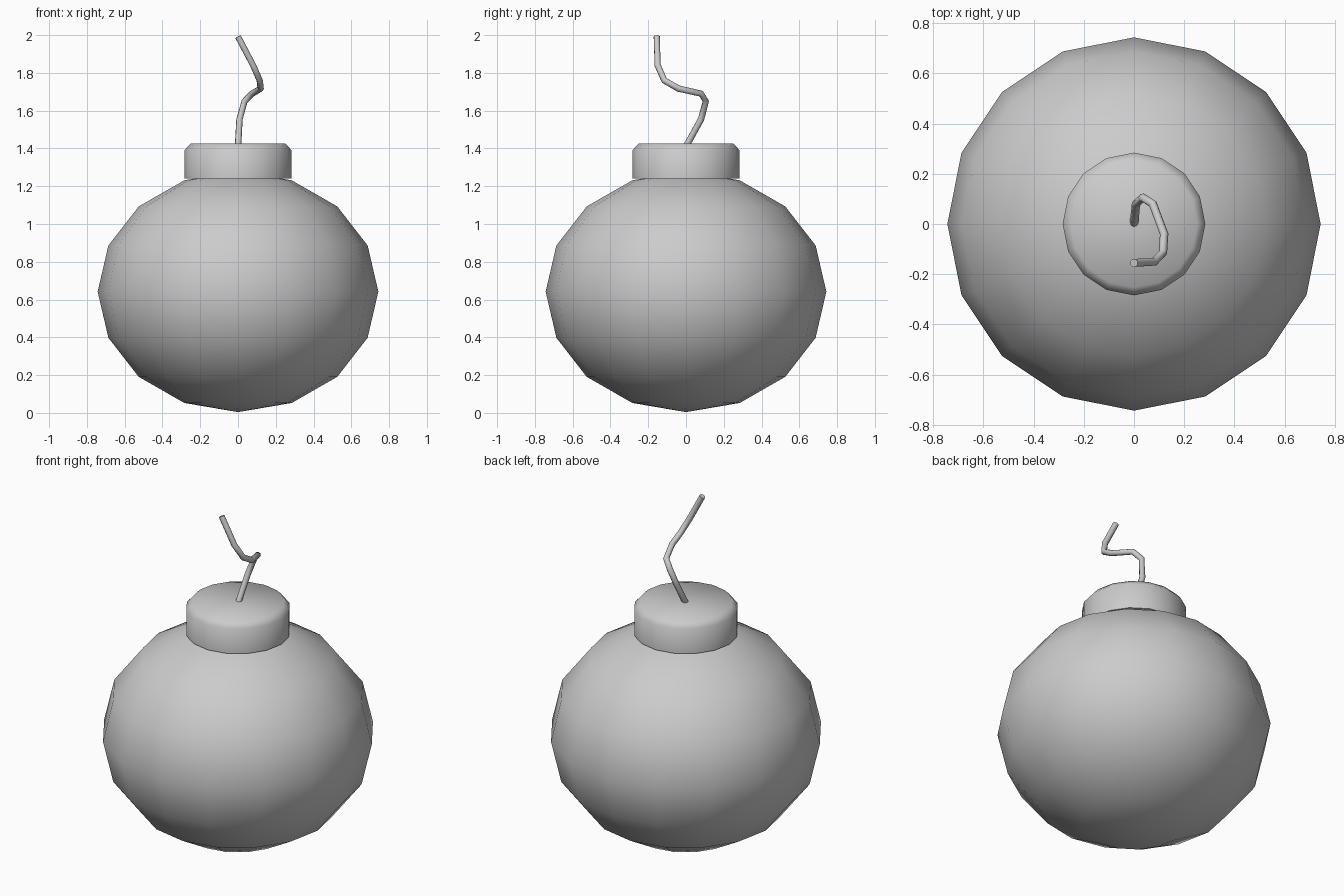
import bpy
import bmesh
from math import cos, sin, pi, radians

if "Cube" in bpy.data.objects:
    bpy.data.objects.remove(bpy.data.objects["Cube"])


def smooth(obj, angle):
    bpy.ops.object.select_all(action='DESELECT')
    obj.select_set(True)
    bpy.context.view_layer.objects.active = obj
    bpy.ops.object.shade_smooth_by_angle(angle=radians(angle))


def lathe(name, profile, sides=16):
    """Closed solid from (radius, z) rings, capped at both ends."""
    bm = bmesh.new()
    rings = [[bm.verts.new((r * cos(2 * pi * i / sides), r * sin(2 * pi * i / sides), z))
              for i in range(sides)] for r, z in profile]
    for a, b in zip(rings, rings[1:]):
        for i in range(sides):
            j = (i + 1) % sides
            bm.faces.new((a[i], a[j], b[j], b[i]))
    bm.faces.new(rings[0][::-1])
    bm.faces.new(rings[-1])
    mesh = bpy.data.meshes.new(name)
    bm.to_mesh(mesh)
    bm.free()
    obj = bpy.data.objects.new(name, mesh)
    bpy.context.collection.objects.link(obj)
    return obj


# Round, slightly squashed body
bpy.ops.mesh.primitive_uv_sphere_add(segments=16, ring_count=8, radius=1, location=(0, 0, 0.642))
body = bpy.context.object
body.name = "body"
body.scale = (0.743, 0.743, 0.638)
bpy.ops.object.transform_apply(location=False, rotation=False, scale=True)
smooth(body, 60)

# Neck collar with a chamfered top rim
neck = lathe("neck", [(0.284, 1.24), (0.284, 1.39), (0.252, 1.425)])
smooth(neck, 60)

# Bent fuse, a tube swept along a path
path = [(0, 0, 1.41), (0.008, 0.08, 1.555), (0.035, 0.105, 1.65), (0.075, 0.08, 1.69),
        (0.12, -0.04, 1.717), (0.115, -0.115, 1.76), (0.08, -0.15, 1.84), (0, -0.155, 1.992)]
curve = bpy.data.curves.new("fuse", 'CURVE')
curve.dimensions = '3D'
curve.bevel_depth = 0.017
curve.bevel_resolution = 2
curve.use_fill_caps = True
spline = curve.splines.new('POLY')
spline.points.add(len(path) - 1)
for point, co in zip(spline.points, path):
    point.co = (*co, 1)
fuse = bpy.data.objects.new("fuse", curve)
bpy.context.collection.objects.link(fuse)
bpy.ops.object.select_all(action='DESELECT')
fuse.select_set(True)
bpy.context.view_layer.objects.active = fuse
bpy.ops.object.convert(target='MESH')
smooth(bpy.context.object, 60)
